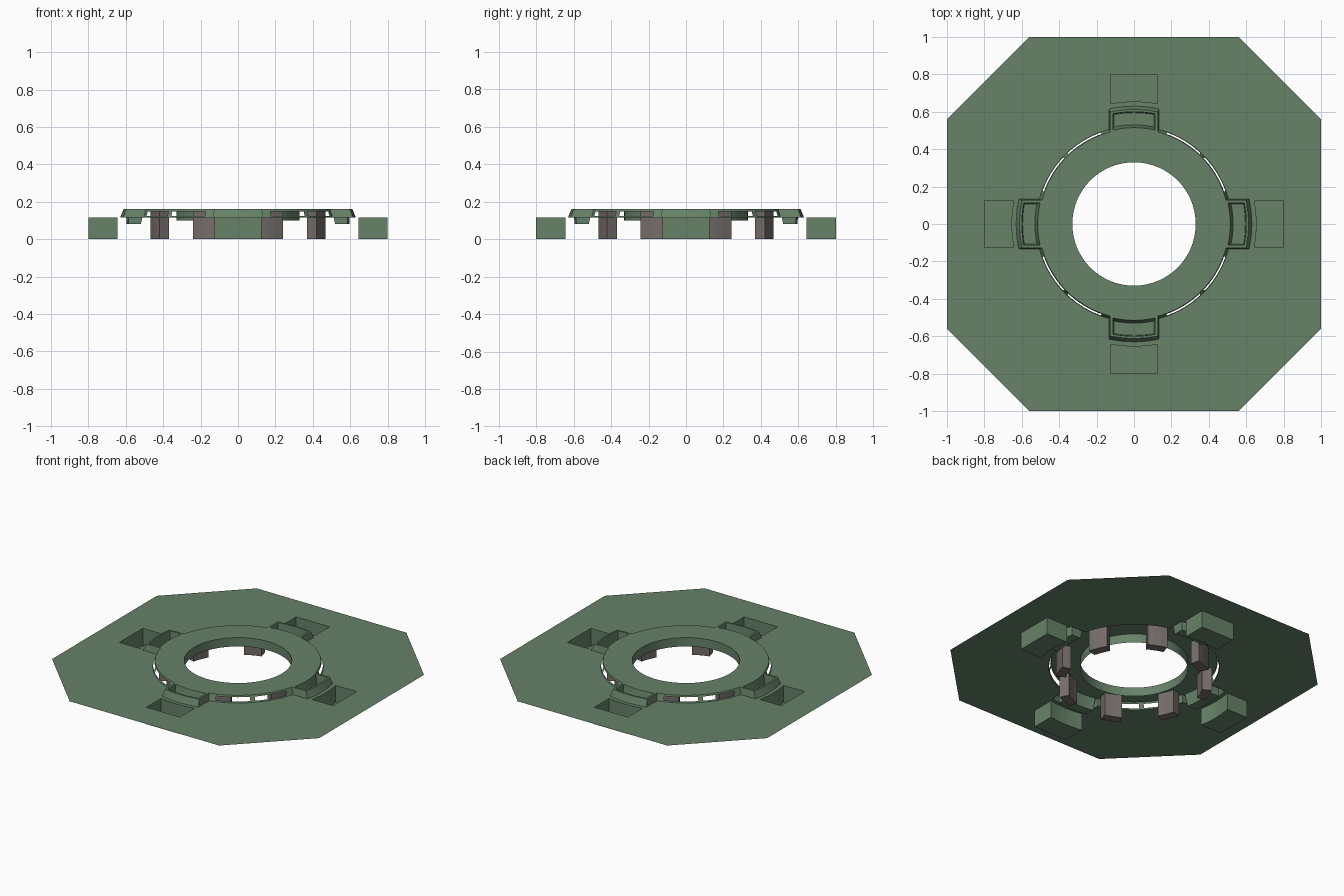
import bpy, bmesh, math
from mathutils import Vector

cube = bpy.data.objects.get("Cube")
if cube:
    bpy.data.objects.remove(cube, do_unlink=True)

DECK_Z, TOP_Z = 0.115, 0.16


def material(name, rgb):
    m = bpy.data.materials.new(name)
    m.use_nodes = True
    m.diffuse_color = (*rgb, 1)
    m.node_tree.nodes["Principled BSDF"].inputs["Base Color"].default_value = (*rgb, 1)
    return m


green = material("muted green", (0.135, 0.225, 0.14))
grey = material("warm grey", (0.18, 0.155, 0.142))


def arc(r, a, b, n):
    return [Vector((r * math.cos(a + (b - a) * i / n), r * math.sin(a + (b - a) * i / n)))
            for i in range(n + 1)]


def turn(loop, angle):
    c, s = math.cos(angle), math.sin(angle)
    return [Vector((p.x * c - p.y * s, p.x * s + p.y * c)) for p in loop]


def hub_outline(r, tab_r, w):
    # Circle with four straight-sided tabs
    a, b = math.asin(w / tab_r), math.asin(w / r)
    quarter = arc(tab_r, -a, a, 8) + arc(r, b, math.pi / 2 - b, 36)
    return [p for k in range(4) for p in turn(quarter, k * math.pi / 2)]


def pocket_outline(r0, r1, w):
    a, b = math.asin(w / r0), math.asin(w / r1)
    return arc(r0, a, -a, 8) + arc(r1, -b, b, 8)


def ring(bm, loop, z):
    return [bm.verts.new((p.x, p.y, z)) for p in loop]


def sheet(bm, loops, z):
    # Flat face bounded by the first loop, with the others as holes
    edges = []
    for loop in loops:
        v = ring(bm, loop, z)
        edges += [bm.edges.new((v[i - 1], v[i])) for i in range(len(v))]
    bmesh.ops.triangle_fill(bm, edges=edges, use_beauty=True, normal=(0, 0, 1))


def wall(bm, low, z0, high, z1, skip=None):
    a, b = ring(bm, low, z0), ring(bm, high, z1)
    for i in range(len(a)):
        f = bm.faces.new((a[i - 1], a[i], b[i], b[i - 1]))
        if skip and skip(f.calc_center_median()):
            bm.faces.remove(f)


def finish(bm, name, mat):
    bmesh.ops.remove_doubles(bm, verts=bm.verts, dist=0.0005)
    bmesh.ops.dissolve_limit(bm, angle_limit=0.001, verts=bm.verts, edges=bm.edges)
    bmesh.ops.recalc_face_normals(bm, faces=bm.faces)
    bm.normal_update()
    # The broadest level face must look upward on open sheets
    broad = max(bm.faces, key=lambda f: f.calc_area() * abs(f.normal.z))
    if name != "clip" and broad.normal.z < 0:
        bmesh.ops.reverse_faces(bm, faces=bm.faces)
    mesh = bpy.data.meshes.new(name)
    bm.to_mesh(mesh)
    bm.free()
    mesh.materials.append(mat)
    obj = bpy.data.objects.new(name, mesh)
    bpy.context.collection.objects.link(obj)
    return obj


QUARTERS = [k * math.pi / 2 for k in range(4)]

# Octagonal deck with four sunken square pits
bm = bmesh.new()
corner = [Vector((1, -0.56)), Vector((1, 0.56))]
octagon = [p for q in QUARTERS for p in turn(corner, q)]
half = math.asin(0.125 / 0.655)
pit = arc(0.655, half, -half, 8) + [Vector((0.8, -0.125)), Vector((0.8, 0.125))]
pits = [turn(pit, q) for q in QUARTERS]
base = hub_outline(0.523, 0.63, 0.135)
sheet(bm, [octagon, base] + pits, DECK_Z)
for p in pits:
    wall(bm, p, 0, p, DECK_Z)
    sheet(bm, [p], 0)
finish(bm, "deck_plate", green)

# Raised hub shell with sloping side, inner collar and tab pockets
bm = bmesh.new()
crown = hub_outline(0.508, 0.612, 0.127)
hole = arc(0.33, 0, 2 * math.pi, 64)[:-1]
pockets = [turn(pocket_outline(0.515, 0.6, 0.113), q) for q in QUARTERS]
floors = [turn(pocket_outline(0.53, 0.595, 0.108), q) for q in QUARTERS]
sheet(bm, [crown, hole] + pockets, TOP_Z)
wall(bm, hole, 0.1, hole, TOP_Z)
for p, f in zip(pockets, floors):
    wall(bm, f, 0.08, p, TOP_Z)
    sheet(bm, [f], 0.08)


def in_slot(c):
    a = math.degrees(math.atan2(c.y, c.x)) % 90
    return c.xy.length < 0.53 and (20 < a < 43 or 47 < a < 70)


def blend(t):
    return [p.lerp(q, t) for p, q in zip(base, crown)]


levels = [0, 0.2, 0.75, 1]
for i in range(3):
    t, u = levels[i], levels[i + 1]
    wall(bm, blend(t), DECK_Z + t * (TOP_Z - DECK_Z), blend(u),
         DECK_Z + u * (TOP_Z - DECK_Z), in_slot if i == 1 else None)
finish(bm, "hub_shell", green)

# Eight curved clips hanging under the hub
for k in range(8):
    bm = bmesh.new()
    spread = math.radians(7.4)
    outline = arc(0.425, spread, -spread, 3) + arc(0.485, -spread, spread, 3)
    outline = turn(outline, math.radians(22.5 + 45 * k))
    sheet(bm, [outline], 0)
    wall(bm, outline, 0, outline, 0.157)
    sheet(bm, [outline], 0.157)
    finish(bm, "clip", grey).name = f"clip_{k + 1}"
